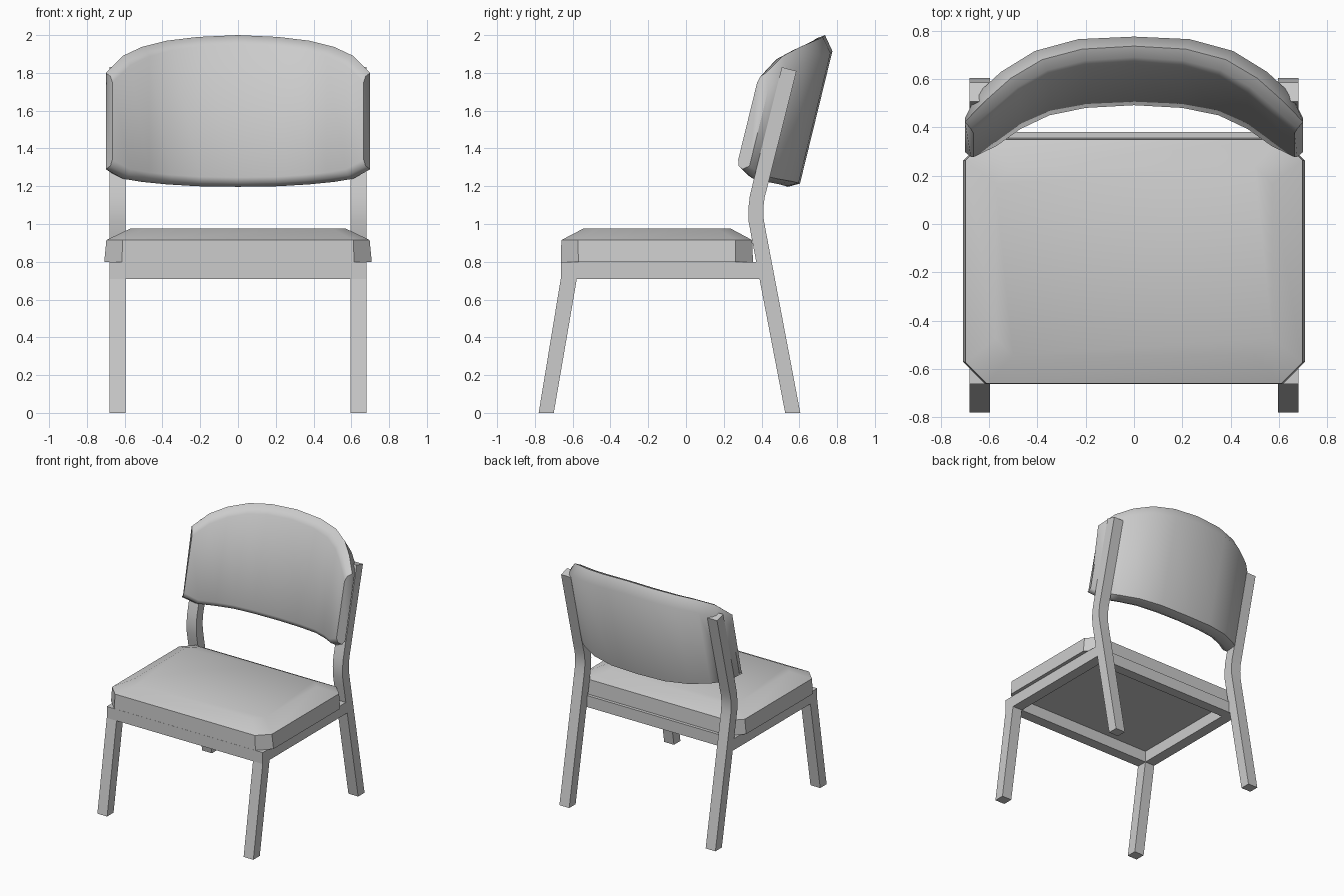
import bpy, bmesh
from math import radians

if "Cube" in bpy.data.objects:
    bpy.data.objects.remove(bpy.data.objects["Cube"])


def make(name, verts, faces, smooth=None, mirror=False):
    me = bpy.data.meshes.new(name)
    me.from_pydata(verts, [], faces)
    bm = bmesh.new()
    bm.from_mesh(me)
    bmesh.ops.recalc_face_normals(bm, faces=bm.faces)
    bm.to_mesh(me)
    bm.free()
    ob = bpy.data.objects.new(name, me)
    bpy.context.collection.objects.link(ob)
    if mirror:
        ob.modifiers.new("mirror", 'MIRROR')
    if smooth:
        bpy.ops.object.select_all(action='DESELECT')
        ob.select_set(True)
        bpy.context.view_layer.objects.active = ob
        bpy.ops.object.shade_smooth_by_angle(angle=radians(smooth))
    return ob


def loft(name, rings, **kw):
    """Skin a list of equal-length closed rings and cap both ends."""
    n = len(rings[0])
    verts = [v for r in rings for v in r]
    faces = [(i * n + j, i * n + (j + 1) % n, (i + 1) * n + (j + 1) % n, (i + 1) * n + j)
             for i in range(len(rings) - 1) for j in range(n)]
    faces += [tuple(range(n)), tuple(range(len(verts) - n, len(verts)))]
    return make(name, verts, faces, **kw)


def bar(name, sections, x0, x1, **kw):
    """Bar of rectangular section; each section is ((y, z) front, (y, z) back)."""
    rings = [[(x0, *f), (x1, *f), (x1, *b), (x0, *b)] for f, b in sections]
    return loft(name, rings, **kw)


XI, XO = 0.595, 0.68

# Legs
bar("front_legs", [((-0.78, 0), (-0.70, 0)), ((-0.663, 0.71), (-0.578, 0.71)),
                   ((-0.663, 0.80), (-0.578, 0.80))], XI, XO, mirror=True)
bar("back_legs", [((0.525, 0), (0.605, 0)), ((0.345, 0.94), (0.425, 0.95)),
                  ((0.332, 1.01), (0.412, 1.02)), ((0.330, 1.08), (0.409, 1.08)),
                  ((0.338, 1.15), (0.416, 1.14)), ((0.355, 1.22), (0.432, 1.20)),
                  ((0.507, 1.83), (0.585, 1.81))], XI, XO, smooth=30, mirror=True)


# Frame rails under the seat
def rail(name, y0, y1, x0, x1, **kw):
    bar(name, [((y0, 0.71), (y1, 0.71)), ((y0, 0.80), (y1, 0.80))], x0, x1, **kw)


rail("front_rail", -0.663, -0.578, -XI, XI)
rail("back_rail", 0.30, 0.38, -XI, XI)
rail("side_rails", -0.578, 0.39, XI, XO, mirror=True)


# Seat cushion: octagons with cut corners
def octagon(x, y0, y1, c, z):
    half = [(x - c, y0), (x, y0 + c), (x, y1 - c), (x - c, y1)]
    return [(a, b, z) for a, b in half] + [(-a, b, z) for a, b in reversed(half)]


loft("seat", [octagon(0.708, -0.662, 0.355, 0.093, 0.80),
              octagon(0.697, -0.660, 0.350, 0.087, 0.915),
              octagon(0.572, -0.545, 0.238, 0.072, 0.975)], smooth=26.3)

# Curved, leaning backrest: front (x, y), back (x, y), bottom z, top z per column
columns = [(0.0, 0.48, 0.0, 0.60, 1.197, 2.0),
           (0.20, 0.468, 0.23, 0.592, 1.20, 1.99),
           (0.35, 0.435, 0.41, 0.548, 1.21, 1.97),
           (0.47, 0.375, 0.55, 0.47, 1.223, 1.937),
           (0.57, 0.30, 0.65, 0.39, 1.24, 1.89),
           (0.665, 0.242, 0.70, 0.31, 1.29, 1.80)]


def section(fx, fy, bx, by, zb, zt, side):
    mx, my = (fx + bx) / 2, (fy + by) / 2
    if fx > 0.6:
        mx = 0.70
    pts = [(fx, fy, zb + 0.05), (fx * 0.7 + mx * 0.3, fy * 0.7 + my * 0.3, zb + 0.018),
           (mx, my, zb), (bx, by, zb + 0.017), (bx, by, zt - 0.085), (mx, my, zt),
           (fx * 0.7 + mx * 0.3, fy * 0.7 + my * 0.3, zt - 0.018), (fx, fy, zt - 0.05)]
    return [(side * x, y + 0.245 * (z - 1.2), z) for x, y, z in pts]


rings = [section(*c, -1) for c in reversed(columns[1:])] + [section(*c, 1) for c in columns]
loft("backrest", rings, smooth=55)
